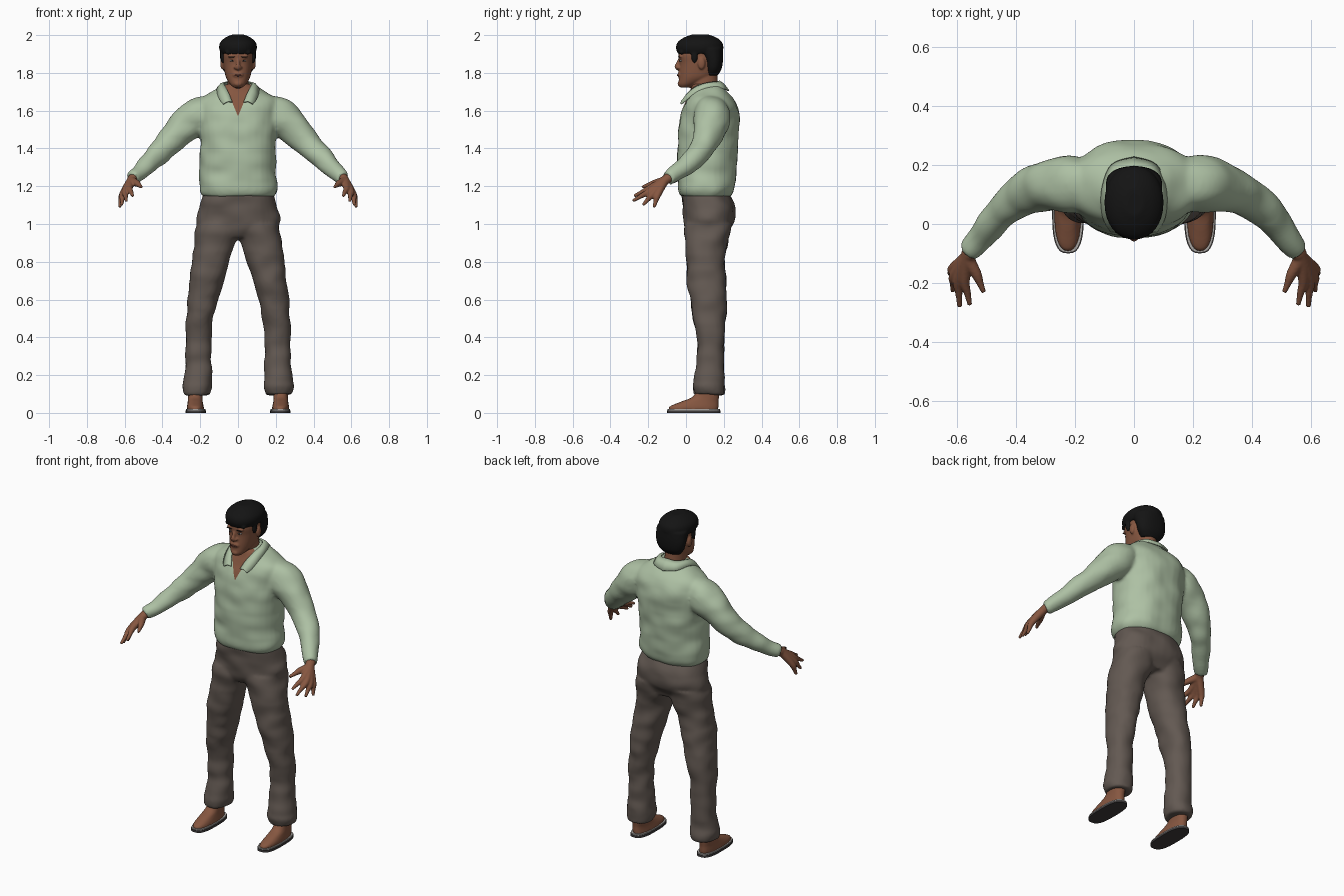
import bpy, bmesh, math
from mathutils import Vector, noise

if "Cube" in bpy.data.objects:
    bpy.data.objects.remove(bpy.data.objects["Cube"])


def material(name, r, g, b):
    m = bpy.data.materials.new(name)
    m.use_nodes = True
    m.diffuse_color = (r, g, b, 1)
    bsdf = next(n for n in m.node_tree.nodes if n.type == 'BSDF_PRINCIPLED')
    bsdf.inputs["Base Color"].default_value = (r, g, b, 1)
    bsdf.inputs["Roughness"].default_value = 0.8
    return m


SHIRT = material("sage_cloth", .42, .53, .37)
TROUSER = material("brown_cloth", .125, .1, .085)
SKIN = material("skin", .24, .095, .052)
HAIR = material("black_hair", .007, .007, .007)
LIP = material("lips", .17, .06, .045)
WHITE = material("eye_white", .45, .42, .4)
SOLE = material("dark_sole", .05, .045, .045)
RIM = material("sole_rim", .4, .38, .36)


def spline(rows, steps=5):
    """Smooth curve through rows of any length."""
    rows = [Vector(r) for r in rows]
    out = []
    for i in range(len(rows) - 1):
        a, b, c, d = rows[max(i - 1, 0)], rows[i], rows[i + 1], rows[min(i + 2, len(rows) - 1)]
        for k in range(steps):
            t = k / steps
            out.append(b + (c - a) * (t / 2) + (a * 2 - b * 5 + c * 4 - d) * (t * t / 2)
                       + (b * 3 - a - c * 3 + d) * (t ** 3 / 2))
    return out + [rows[-1]]


def skin_rings(bm, rings):
    """Join rings of points into a closed tube."""
    loops = [[bm.verts.new(p) for p in ring] for ring in rings]
    n = len(loops[0])
    for lo, hi in zip(loops, loops[1:]):
        for i in range(n):
            bm.faces.new((lo[i], lo[(i + 1) % n], hi[(i + 1) % n], hi[i]))
    bm.faces.new(loops[0][::-1])
    bm.faces.new(loops[-1])


def power(v, e):
    return math.copysign(abs(v) ** e, v)


def loft(bm, rows, side=1, e=2.3, n=32, steps=5):
    """Horizontal sections: z, x min, x max, y front, y back."""
    rings = []
    for z, x0, x1, y0, y1 in spline(rows, steps):
        angles = [2 * math.pi * i / n for i in range(n)]
        rings.append([Vector((side * ((x0 + x1) / 2 + (x1 - x0) / 2 * power(math.cos(a), 2 / e)),
                              (y0 + y1) / 2 + (y1 - y0) / 2 * power(math.sin(a), 2 / e), z))
                      for a in angles])
    skin_rings(bm, rings)


def body(bm, rows, **kw):
    """Centred sections: z, half width, y front, y back."""
    loft(bm, [(z, -w, w, f, b) for z, w, f, b in rows], **kw)


def limb(bm, rows, side=1, n=20):
    """Round tube along a path: x, y, z, radius."""
    pts = spline(rows)
    rings = []
    for i, p in enumerate(pts):
        d = (pts[min(i + 1, len(pts) - 1)] - pts[max(i - 1, 0)]).to_3d()
        u = d.cross(Vector((0, 0, 1))).normalized()
        v = u.cross(d).normalized()
        ring = []
        for k in range(n):
            a = 2 * math.pi * k / n
            q = p.to_3d() + (u * math.cos(a) + v * math.sin(a)) * p[3]
            ring.append(Vector((q.x * side, q.y, q.z)))
        rings.append(ring)
    skin_rings(bm, rings)


def blob(bm, centre, size):
    made = bmesh.ops.create_uvsphere(bm, u_segments=16, v_segments=10, radius=1)["verts"]
    for v in made:
        v.co = Vector(centre) + Vector([a * b for a, b in zip(v.co, size)])


def finish(name, bm, mat, voxel=0, smooth=3, folds=0):
    """Turn a bmesh into an object, optionally fusing its pieces."""
    bmesh.ops.recalc_face_normals(bm, faces=bm.faces)
    me = bpy.data.meshes.new(name)
    bm.to_mesh(me)
    bm.free()
    ob = bpy.data.objects.new(name, me)
    bpy.context.collection.objects.link(ob)
    if voxel:
        rm = ob.modifiers.new("fuse", 'REMESH')
        rm.mode, rm.voxel_size = 'VOXEL', voxel
        sm = ob.modifiers.new("soften", 'SMOOTH')
        sm.factor, sm.iterations = .5, smooth
        dg = bpy.context.evaluated_depsgraph_get()
        ob.data = bpy.data.meshes.new_from_object(ob.evaluated_get(dg))
        ob.modifiers.clear()
    me = ob.data
    if folds:
        moves = [v.normal * folds * noise.noise(Vector((v.co.x * 9, v.co.y * 9, v.co.z * 13)))
                 for v in me.vertices]
        for v, m in zip(me.vertices, moves):
            v.co += m
    me.materials.clear()
    me.materials.append(mat)
    me.shade_smooth()
    return ob


# Shirt: torso and sleeves fused
bm = bmesh.new()
body(bm, [(1.145, .187, -.03, .235), (1.18, .208, -.042, .258), (1.25, .205, -.044, .265),
          (1.4, .2, -.046, .275), (1.5, .207, -.04, .283), (1.6, .222, -.02, .278),
          (1.66, .205, .0, .25), (1.705, .135, .025, .215), (1.74, .07, .035, .185)])
for s in (1, -1):
    limb(bm, [(.12, .13, 1.61, .08), (.21, .135, 1.572, .1), (.29, .13, 1.51, .088),
              (.37, .1, 1.425, .071), (.44, .05, 1.355, .06), (.5, -.02, 1.295, .049),
              (.56, -.095, 1.242, .037)], s)
shirt = finish("shirt", bm, SHIRT, .01, 6, .009)

# Open neck of the shirt: cut along the V and colour the inside as skin
shirt.data.materials.append(SKIN)
bm = bmesh.new()
bm.from_mesh(shirt.data)
for s in (1, -1):
    bmesh.ops.bisect_plane(bm, geom=bm.verts[:] + bm.edges[:] + bm.faces[:], dist=1e-5,
                           plane_co=(0, 0, 1.57), plane_no=(-2.4 * s, 0, 1))
for f in bm.faces:
    c = f.calc_center_median()
    if c.y < .07 and c.z > 1.57 + 2.4 * abs(c.x):
        f.material_index = 1
bm.to_mesh(shirt.data)
bm.free()

# Collar: folded ribbon, upper edge and lower edge from nape to point
bm = bmesh.new()
upper = spline([(0, .175, 1.757), (.05, .163, 1.752), (.073, .11, 1.745), (.066, .05, 1.725),
                (.048, .008, 1.69), (.03, -.022, 1.645)])
lower = spline([(0, .226, 1.705), (.075, .2, 1.715), (.107, .12, 1.722), (.108, .045, 1.69),
                (.095, .0, 1.655), (.078, -.026, 1.635)])
for s in (1, -1):
    pairs = [[bm.verts.new((p.x * s, p.y, p.z)) for p in (a, (a + b) / 2 + Vector((0, 0, .008)), b)]
             for a, b in zip(upper, lower)]
    for p, q in zip(pairs, pairs[1:]):
        for k in (0, 1):
            bm.faces.new((p[k], p[k + 1], q[k + 1], q[k]))
bmesh.ops.remove_doubles(bm, verts=bm.verts, dist=1e-4)
collar = finish("collar", bm, SHIRT)
sol = collar.modifiers.new("thickness", 'SOLIDIFY')
sol.thickness, sol.offset = .008, 0

# Trousers: hips and legs fused
bm = bmesh.new()
body(bm, [(.93, .13, .02, .21), (1.0, .218, -.01, .25), (1.08, .207, -.018, .262),
          (1.14, .19, -.026, .238), (1.18, .18, -.02, .22)])
for s in (1, -1):
    loft(bm, [(.095, .15, .285, .045, .2), (.14, .138, .295, .038, .206), (.2, .138, .284, .052, .2),
              (.4, .14, .277, .058, .202), (.55, .12, .27, .028, .216), (.7, .075, .257, .008, .212),
              (.82, .042, .242, 0, .207), (.92, .003, .231, -.005, .226),
              (1.0, -.02, .215, -.005, .245)], s, 2.2)
finish("trousers", bm, TROUSER, .01, 5, .01)

# Head, neck, ears and face forms fused
bm = bmesh.new()
body(bm, [(1.62, .065, .06, .18), (1.7, .058, .03, .175), (1.76, .057, .025, .168),
          (1.82, .055, .03, .165)], e=2)
body(bm, [(1.722, .022, -.03, .02), (1.74, .042, -.039, .06), (1.77, .061, -.038, .13),
          (1.8, .07, -.037, .16), (1.85, .078, -.034, .175), (1.9, .082, -.04, .18),
          (1.95, .07, -.015, .165), (1.98, .04, .03, .12)], e=2.2)
limb(bm, [(0, -.032, 1.875, .008), (0, -.043, 1.85, .01), (0, -.047, 1.832, .014),
          (0, -.036, 1.822, .012)])
blob(bm, (0, -.033, 1.742), (.022, .012, .014))
blob(bm, (0, -.035, 1.79), (.028, .01, .016))
for s in (1, -1):
    blob(bm, (.013 * s, -.04, 1.828), (.011, .011, .008))
    blob(bm, (.03 * s, -.028, 1.888), (.026, .012, .008))
    blob(bm, (.083 * s, .082, 1.85), (.011, .02, .032))
finish("head", bm, SKIN, .005, 3)

# Hair: crown, back of head, sideburns and fringe fused
bm = bmesh.new()
body(bm, [(1.902, .09, -.043, .19), (1.93, .1, -.053, .198), (1.96, .095, -.046, .192),
          (1.985, .07, -.015, .165), (2.003, .032, .03, .12)], e=2.1)
body(bm, [(1.785, .054, .105, .166), (1.82, .082, .1, .188), (1.87, .094, .09, .196),
          (1.93, .096, .05, .196)], e=2.2)
for s in (1, -1):
    blob(bm, (.08 * s, .045, 1.89), (.013, .018, .04))
    for x in (.018, .05):
        blob(bm, (x * s, -.036 + x * .25, 1.91), (.018, .012, .014))
finish("hair", bm, HAIR, .006, 3)

# Eyes, brows and mouth
whites, darks, lips = bmesh.new(), bmesh.new(), bmesh.new()
for s in (1, -1):
    blob(whites, (.031 * s, -.026, 1.864), (.012, .009, .005))
    blob(darks, (.031 * s, -.033, 1.864), (.005, .004, .005))
    blob(darks, (.033 * s, -.037, 1.885), (.019, .005, .003))
blob(lips, (0, -.042, 1.787), (.022, .006, .005))
finish("eyes", whites, WHITE)
finish("irises_and_brows", darks, HAIR)
finish("mouth", lips, LIP)

# Hands: each finger runs from the wrist, fused into a palm
fingers = [((.575, -.19, 1.19), (.557, -.275, 1.148)), ((.597, -.19, 1.175), (.592, -.282, 1.122)),
           ((.61, -.175, 1.16), (.616, -.228, 1.1)), ((.613, -.15, 1.153), (.627, -.17, 1.088)),
           ((.535, -.17, 1.215), (.51, -.232, 1.195))]
for side_name, s in (("left", 1), ("right", -1)):
    bm = bmesh.new()
    for knuckle, tip in fingers:
        middle = [(a + b) / 2 for a, b in zip(knuckle, tip)]
        limb(bm, [(.54, -.07, 1.26, .025), (.564, -.11, 1.232, .024), (*knuckle, .018),
                  (*middle, .0125), (*tip, .008)], s, 12)
    finish(side_name + "_hand", bm, SKIN, .005, 2)

    # Foot
    bm = bmesh.new()
    loft(bm, [(.016, .178, .27, -.092, .17), (.035, .182, .27, -.085, .172),
              (.06, .187, .266, -.025, .172), (.085, .188, .264, .035, .175),
              (.13, .185, .265, .065, .178)], s, 2.4)
    finish(side_name + "_foot", bm, SKIN, .006, 3)

    # Sandal sole in two layers
    for part, mat, z0, z1, grow in (("sole", SOLE, 0, .013, .003), ("insole", RIM, .013, .02, 0)):
        bm = bmesh.new()
        loft(bm, [(z, .173 - grow, .275 + grow, -.097 - grow, .18 + grow) for z in (z0, z1)],
             s, 2.8, 32, 1)
        ob = finish(side_name + "_" + part, bm, mat)
        ob.data.shade_flat()
